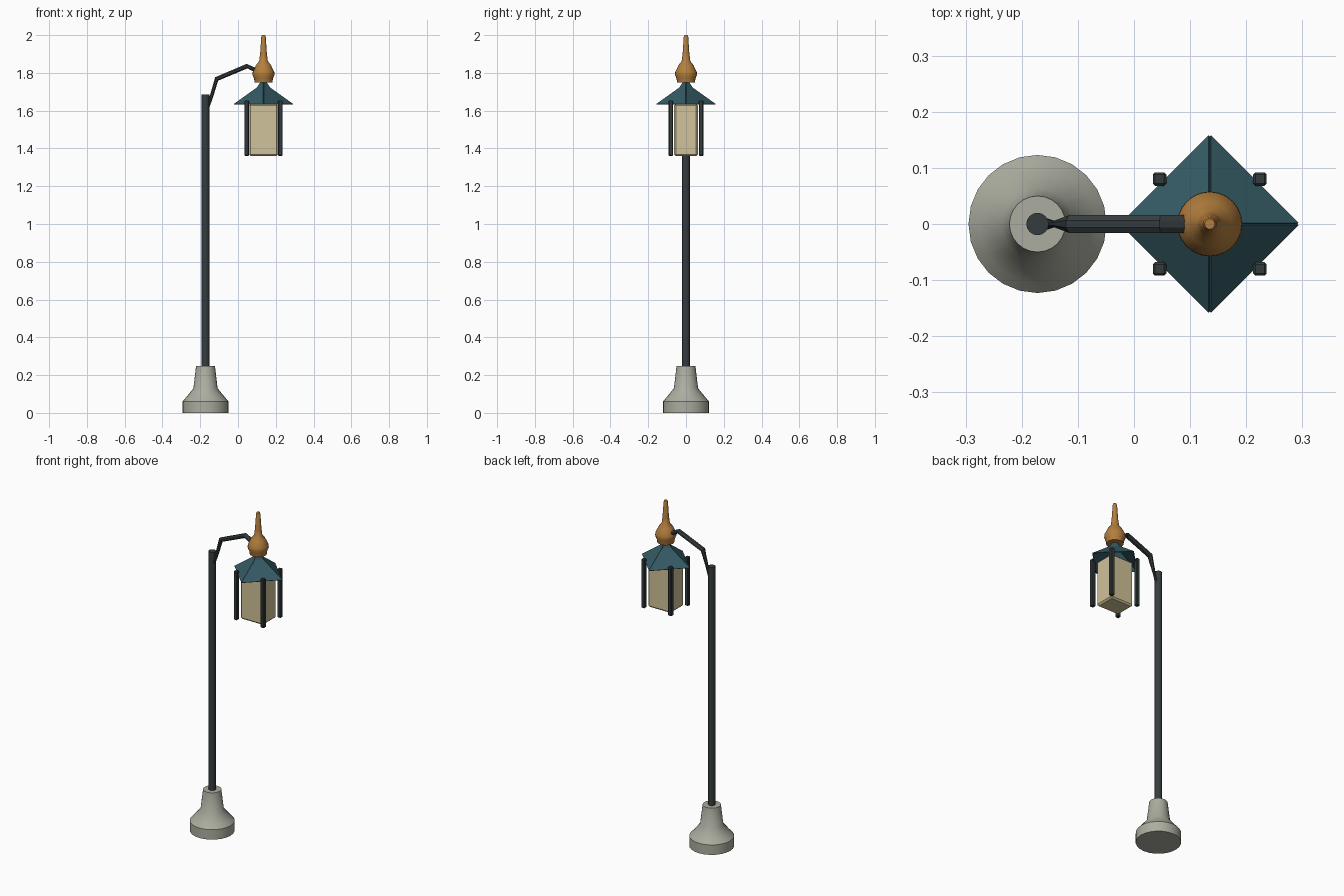
import bpy, bmesh, math
from mathutils import Vector

if "Cube" in bpy.data.objects:
    bpy.data.objects.remove(bpy.data.objects["Cube"])

POLE_X, LAMP_X = -0.172, 0.135


def material(name, rgb):
    m = bpy.data.materials.new(name)
    m.diffuse_color = (*rgb, 1)
    m.use_nodes = True
    m.node_tree.nodes["Principled BSDF"].inputs["Base Color"].default_value = m.diffuse_color
    return m


STONE = material("stone grey", (0.41, 0.42, 0.35))
IRON = material("dark iron", (0.036, 0.046, 0.049))
TEAL = material("teal roof", (0.034, 0.104, 0.128))
COPPER = material("copper", (0.46, 0.21, 0.047))
GLASS = material("cream glass", (0.63, 0.54, 0.32))


def finish(name, bm, mat, smooth=None, recalc=True):
    if recalc:
        bmesh.ops.recalc_face_normals(bm, faces=bm.faces)
    me = bpy.data.meshes.new(name)
    bm.to_mesh(me)
    bm.free()
    me.materials.append(mat)
    ob = bpy.data.objects.new(name, me)
    bpy.context.collection.objects.link(ob)
    if smooth:
        bpy.ops.object.select_all(action='DESELECT')
        ob.select_set(True)
        bpy.context.view_layer.objects.active = ob
        bpy.ops.object.shade_smooth_by_angle(angle=math.radians(smooth))
    return ob


def skin(bm, rings):
    """Join equal rings of points into a capped tube."""
    rows = [[bm.verts.new(p) for p in r] for r in rings]
    n = len(rows[0])
    for a, b in zip(rows, rows[1:]):
        for i in range(n):
            j = (i + 1) % n
            bm.faces.new((a[i], a[j], b[j], b[i]))
    bm.faces.new(rows[0][::-1])
    bm.faces.new(rows[-1])


def lathe(name, x, profile, sides, mat):
    bm = bmesh.new()
    angles = [2 * math.pi * i / sides for i in range(sides)]
    skin(bm, [[(x + r * math.cos(a), r * math.sin(a), z) for a in angles]
              for r, z in profile])
    return finish(name, bm, mat, 40)


def bevel_box(name, centre, size, mat, bevel):
    bm = bmesh.new()
    bmesh.ops.create_cube(bm, size=1)
    for v in bm.verts:
        v.co = Vector(a * b for a, b in zip(v.co, size)) + Vector(centre)
    bmesh.ops.bevel(bm, geom=bm.edges[:], offset=bevel, segments=1, affect='EDGES')
    return finish(name, bm, mat)


# Foot and pole
lathe("stone_base", POLE_X,
      [(0.123, 0), (0.123, 0.06), (0.105, 0.08), (0.064, 0.13), (0.05, 0.248)], 24, STONE)
lathe("pole", POLE_X, [(0.02, 0.2), (0.02, 1.685)], 16, IRON)

# Bent arm: x, z, half thickness, half width
path = [(-0.16, 1.61, 0.006, 0.012), (-0.142, 1.67, 0.010, 0.005),
        (-0.113, 1.768, 0.013, 0.017), (0.048, 1.836, 0.013, 0.017),
        (0.095, 1.813, 0.013, 0.017)]
rings = []
for i, (x, z, t, w) in enumerate(path):
    a, b = path[max(i - 1, 0)], path[min(i + 1, len(path) - 1)]
    d = Vector((b[0] - a[0], 0, b[1] - a[1])).normalized()
    n = Vector((-d.z, 0, d.x))
    rings.append([Vector((x, 0, z)) + n * t * math.cos(k * math.pi / 4 + math.pi / 8)
                  + Vector((0, w * math.sin(k * math.pi / 4 + math.pi / 8), 0))
                  for k in range(8)])
bm = bmesh.new()
skin(bm, rings)
finish("arm", bm, IRON, 30)

# Finial on top of the lantern
lathe("finial", LAMP_X,
      [(0.047, 1.75), (0.050, 1.77), (0.058, 1.79), (0.057, 1.805), (0.039, 1.842),
       (0.023, 1.862), (0.018, 1.90), (0.012, 1.99), (0.009, 2.0)], 24, COPPER)

# Four roof panels with narrow gaps between them
G = 0.002
for sx in (-1, 1):
    for sy in (-1, 1):
        bm = bmesh.new()
        rows = []
        for r, z in [(0.158, 1.635), (0.036, 1.722), (0.014, 1.755)]:
            rows.append([bm.verts.new((LAMP_X + sx * r, sy * G, z)),
                         bm.verts.new((LAMP_X + sx * G, sy * r, z))])
        for a, b in zip(rows, rows[1:]):
            f = [a[0], a[1], b[1], b[0]]
            bm.faces.new(f if sx * sy > 0 else f[::-1])
        side = ("back" if sy > 0 else "front") + ("_right" if sx > 0 else "_left")
        ob = finish("roof_panel_" + side, bm, TEAL, recalc=False)
        mod = ob.modifiers.new("thickness", 'SOLIDIFY')
        mod.thickness = 0.004
        mod.offset = -1

        # Corner post beside the glass
        bevel_box("lantern_post_" + side, (LAMP_X + sx * 0.0895, sy * 0.08, 1.507),
                  (0.024, 0.024, 0.294), IRON, 0.004)

# Glass body of the lantern
bevel_box("lantern_glass", (LAMP_X, 0, 1.498), (0.154, 0.126, 0.276), GLASS, 0.009)
